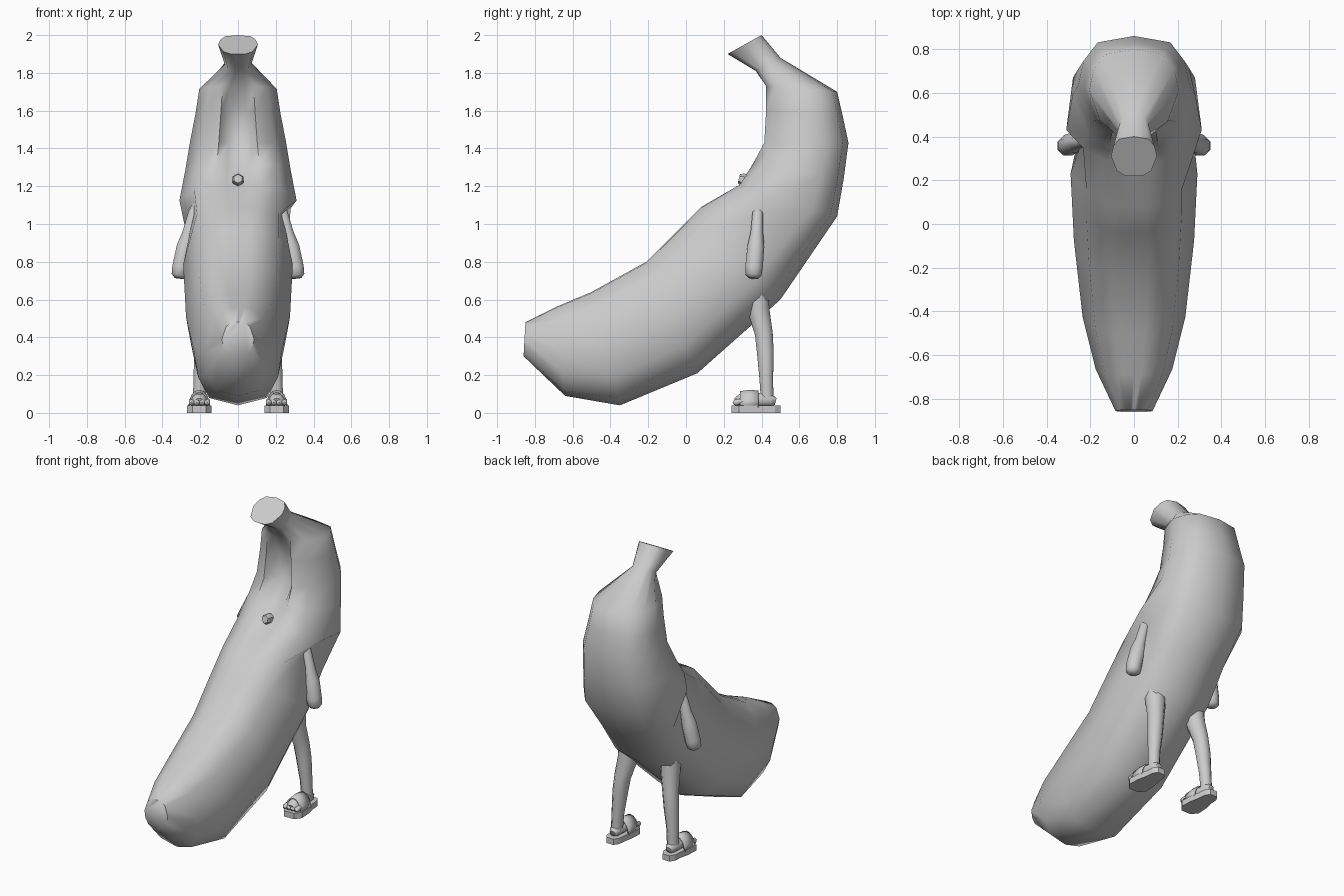
import bpy, bmesh, math
from mathutils import Vector

if "Cube" in bpy.data.objects:
    bpy.data.objects.remove(bpy.data.objects["Cube"])


def make(name, bm, angle=60, mirror=False):
    bmesh.ops.recalc_face_normals(bm, faces=bm.faces)
    me = bpy.data.meshes.new(name)
    bm.to_mesh(me)
    bm.free()
    ob = bpy.data.objects.new(name, me)
    bpy.context.collection.objects.link(ob)
    bpy.ops.object.select_all(action='DESELECT')
    bpy.context.view_layer.objects.active = ob
    ob.select_set(True)
    bpy.ops.object.shade_smooth_by_angle(angle=math.radians(angle))
    if mirror:
        ob.modifiers.new("mirror", 'MIRROR')
    return ob


def loft(bm, rings, caps=True):
    loops = [[bm.verts.new(p) for p in r] for r in rings]
    n = len(loops[0])
    for a, b in zip(loops, loops[1:]):
        for i in range(n):
            j = (i + 1) % n
            bm.faces.new((a[i], a[j], b[j], b[i]))
    if caps:
        bm.faces.new(loops[0])
        bm.faces.new(loops[-1])


def tube(bm, path, sides=8):
    # path entries: x, y, z, radius
    pts = [Vector(p[:3]) for p in path]
    rings = []
    for k, p in enumerate(path):
        d = pts[min(k + 1, len(pts) - 1)] - pts[max(k - 1, 0)]
        side = Vector((1, 0, 0))
        side = (side - d.normalized() * side.dot(d.normalized())).normalized()
        up = d.normalized().cross(side)
        rings.append([pts[k] + p[3] * (math.cos(t) * side + math.sin(t) * up)
                      for t in [2 * math.pi * (i + .5) / sides for i in range(sides)]])
    loft(bm, rings)


# Banana body: front point, back point, half width, hollow depth, side point override
RINGS = [
    ((-.85, .48), (-.86, .30), .085, 0, None),
    ((-.69, .56), (-.64, .09), .175, 0, None),
    ((-.50, .64), (-.35, .04), .235, 0, None),
    ((-.21, .80), (.06, .21), .275, 0, None),
    ((-.04, .97), (.50, .60), .29, 0, None),
    ((.08, 1.09), (.65, .82), .235, 0, (.39, 1.05)),
    ((.28, 1.21), (.80, 1.04), .31, .02, (.43, 1.125)),
    ((.35, 1.32), (.835, 1.24), .28, .06, None),
    ((.41, 1.43), (.86, 1.43), .255, .09, None),
    ((.42, 1.60), (.83, 1.57), .225, .08, None),
    ((.42, 1.73), (.80, 1.70), .205, .01, None),
    ((.37, 1.81), (.50, 1.88), .07, 0, None),
    ((.22, 1.90), (.40, 2.00), .105, 0, None),
]
HALF = [(0, -1), (.2, -1), (.4, -.98), (.75, -.74), (1, 0), (.9, .5), (.65, .87), (0, 1)]
SECTION = HALF + [(-s, t) for s, t in HALF[-2:0:-1]]
rings = []
for f, b, w, hollow, side in RINGS:
    f, b = Vector(f), Vector(b)
    mid, half = (f + b) / 2, (b - f) / 2
    ring = []
    for s, t in SECTION:
        p = mid + half * t
        wide = w
        if side:
            if abs(s) == 1:
                p = Vector(side)
            elif w < .25:
                wide = .29
        if t == -1:
            p = p + half.normalized() * hollow
        ring.append((s * wide, p.x, p.y))
    rings.append(ring)
bm = bmesh.new()
loft(bm, rings)
make("banana_body", bm)

# Small nub under the face hollow
bm = bmesh.new()
tube(bm, [(0, .36, 1.22, .026), (0, .30, 1.235, .034), (0, .28, 1.24, .024)], 6)
make("front_nub", bm, 40)

# Arms
bm = bmesh.new()
tube(bm, [(.20, .39, 1.14, .02), (.235, .38, 1.06, .03), (.262, .375, .95, .036),
          (.28, .37, .88, .048), (.302, .36, .77, .05), (.31, .358, .73, .045),
          (.312, .357, .712, .025)])
make("arm", bm, 60, True)

# Legs
bm = bmesh.new()
tube(bm, [(.15, .37, .70, .07), (.155, .385, .54, .062), (.175, .412, .42, .051),
          (.187, .42, .32, .048), (.2, .425, .18, .039), (.205, .43, .06, .036)])
make("leg", bm, 60, True)

# Feet with toes
bm = bmesh.new()
tube(bm, [(.205, .475, .06, .02), (.205, .45, .067, .036), (.205, .36, .07, .042),
          (.205, .29, .06, .044), (.205, .265, .05, .03)])
for i in range(4):
    tube(bm, [(.162 + .028 * i, .30, .062, .015), (.162 + .028 * i, .262, .055, .017),
              (.162 + .028 * i, .25, .05, .008)], 6)
make("foot", bm, 60, True)

# Sandal soles
bm = bmesh.new()
outline = [(-.035, .24), (.035, .24), (.066, .28), (.062, .36), (.048, .42), (.045, .47),
           (.025, .50), (-.025, .50), (-.045, .47), (-.05, .42), (-.062, .36), (-.066, .28)]
loft(bm, [[(.205 + x, y, z) for x, y in outline] for z in (0, .038)])
make("sandal_sole", bm, 30, True)

# Sandal straps: arched band over the foot
bm = bmesh.new()
arc = [math.pi * i / 8 for i in range(9)]
rows = [[bm.verts.new((.205 + .058 * math.cos(t), y, .03 + h * math.sin(t))) for t in arc]
        for y, h in ((.285, .085), (.335, .092), (.385, .088))]
for a, b in zip(rows, rows[1:]):
    for i in range(8):
        bm.faces.new((a[i], a[i + 1], b[i + 1], b[i]))
strap = make("sandal_strap", bm, 40, True)
strap.modifiers.new("thickness", 'SOLIDIFY').thickness = .008
